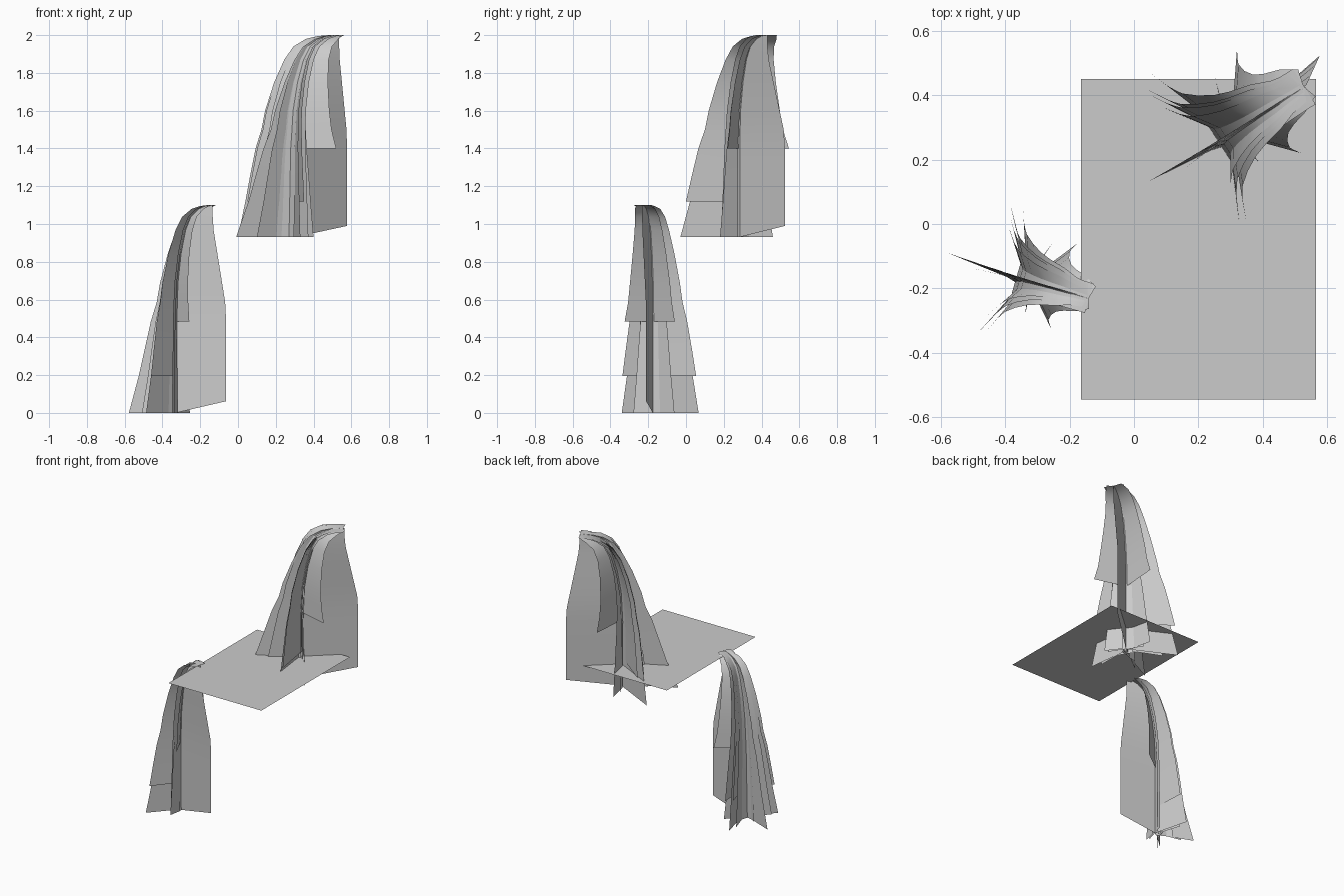
import bpy, bmesh, math
from mathutils import Vector, Matrix

if "Cube" in bpy.data.objects:
    bpy.data.objects.remove(bpy.data.objects["Cube"])


def material(name, value):
    m = bpy.data.materials.new(name)
    m.diffuse_color = (value, value, value, 1)
    m.use_nodes = True
    m.node_tree.nodes["Principled BSDF"].inputs["Base Color"].default_value = m.diffuse_color
    return m


grey = material("water_grey", 0.6)

# Fall profile: drop below the lip, core distance back to the lip, blade spread
PROFILE = [(0, .27, .18), (.005, .22, .21), (.02, .17, .28), (.06, .11, .33),
           (.13, .07, .38), (.25, .035, .46), (.4, .01, .55), (.5, .005, .6),
           (.6, 0, .69), (.75, 0, .79), (.88, 0, .87), (1.07, 0, 1)]
BACK = Vector((.84, .54, 0)).normalized()
SIDE = Vector((-BACK.y, BACK.x, 0))

# Spray blades: tip x, tip y, drop at the end, sideways and backward core shift,
# flare (above 1 keeps the blade slim until low down)
BLADES = [(-.31, -.18, 1.07, -.02, 0, 1.7),
          (-.30, .16, 1.07, 0, .01, 1), (-.25, .19, .88, -.01, 0, 1),
          (-.25, .12, .88, .02, -.02, 1), (-.23, .09, 1.07, .03, -.03, 1),
          (.02, .265, .6, 0, 0, 1), (.22, -.06, .6, 0, 0, 1),
          (.03, -.31, 1.07, 0, -.01, 1.3), (.05, -.28, .88, .01, .01, 1.15),
          (0, -.25, 1.07, -.03, -.02, 1.3), (-.14, -.08, 1.07, -.03, -.02, 1.2),
          (-.20, -.15, 1.07, 0, -.02, 1.4), (-.05, .18, 1.07, .03, 0, 1.2),
          (.10, -.10, 1.07, -.02, .02, 1.2)]

# Ribbons lying across the flow: backward shift, half width at top and bottom
RIBBONS = [(.01, .065, .115), (-.05, .05, .07)]


def add_sheet(bm, inner, outer):
    a = [bm.verts.new(p) for p in inner]
    b = [bm.verts.new(p) for p in outer]
    for i in range(len(a) - 1):
        bm.faces.new((a[i], b[i], b[i + 1], a[i + 1]))


def finish(name, bm):
    me = bpy.data.meshes.new(name)
    bm.to_mesh(me)
    bm.free()
    me.materials.append(grey)
    ob = bpy.data.objects.new(name, me)
    bpy.context.collection.objects.link(ob)
    for p in me.polygons:
        p.use_smooth = True
    return ob


def waterfall(name, place, turn, spread, height):
    bm = bmesh.new()
    # Blades radiating from the falling core
    for x, y, end, shift_side, shift_back, flare in BLADES:
        rows = [r for r in PROFILE if r[0] <= end]
        tip = Vector((x, y, 0))
        last = rows[-1][2]
        inner, outer = [], []
        for d, u, f in rows:
            core = BACK * (u + shift_back * f) + SIDE * shift_side * f
            core.z = -d
            edge = BACK * u + tip * (f / last) ** flare
            edge.z = -d
            # Keep the lip square: nothing reaches past its back edge
            edge -= BACK * max(0, edge.dot(BACK) - .285)
            inner.append(core)
            outer.append(edge)
        add_sheet(bm, inner, outer)
    # Ribbons pouring over the lip and down the core
    for shift, top, bottom in RIBBONS:
        edges = []
        for sign in (-1, 1):
            edges.append([BACK * (u + shift * f) + Vector((0, 0, -d))
                          + SIDE * sign * (top + (bottom - top) * d)
                          for d, u, f in PROFILE])
        add_sheet(bm, *edges)
    # Wide panel hanging under the lip, flaring half way down
    inner = [BACK * u + Vector((0, 0, -d)) for d, u, f in PROFILE]
    outer = []
    for d, u, f in PROFILE:
        flare = min(1, max(0, (d - .1) / .43))
        outer.append(BACK * (.28 + .085 * flare) + SIDE * .055 * flare
                     + Vector((0, 0, -min(d, 1.01))))
    add_sheet(bm, inner, outer)
    bm.transform(Matrix.Translation(place) @ Matrix.Rotation(math.radians(turn), 4, 'Z')
                 @ Matrix.Diagonal((spread, spread, height, 1)))
    return finish(name, bm)


waterfall("upper_waterfall", (.30, .28, 2.0), 0, 1, 1)
waterfall("lower_waterfall", (-.33, -.175, 1.1), -49, .73, 1.028)

# Flat pool between the two falls
bm = bmesh.new()
bm.faces.new([bm.verts.new(p) for p in ((-.165, -.545, 1.085), (.565, -.545, 1.085),
                                        (.565, .45, 1.085), (-.165, .45, 1.085))])
finish("pool_surface", bm)
